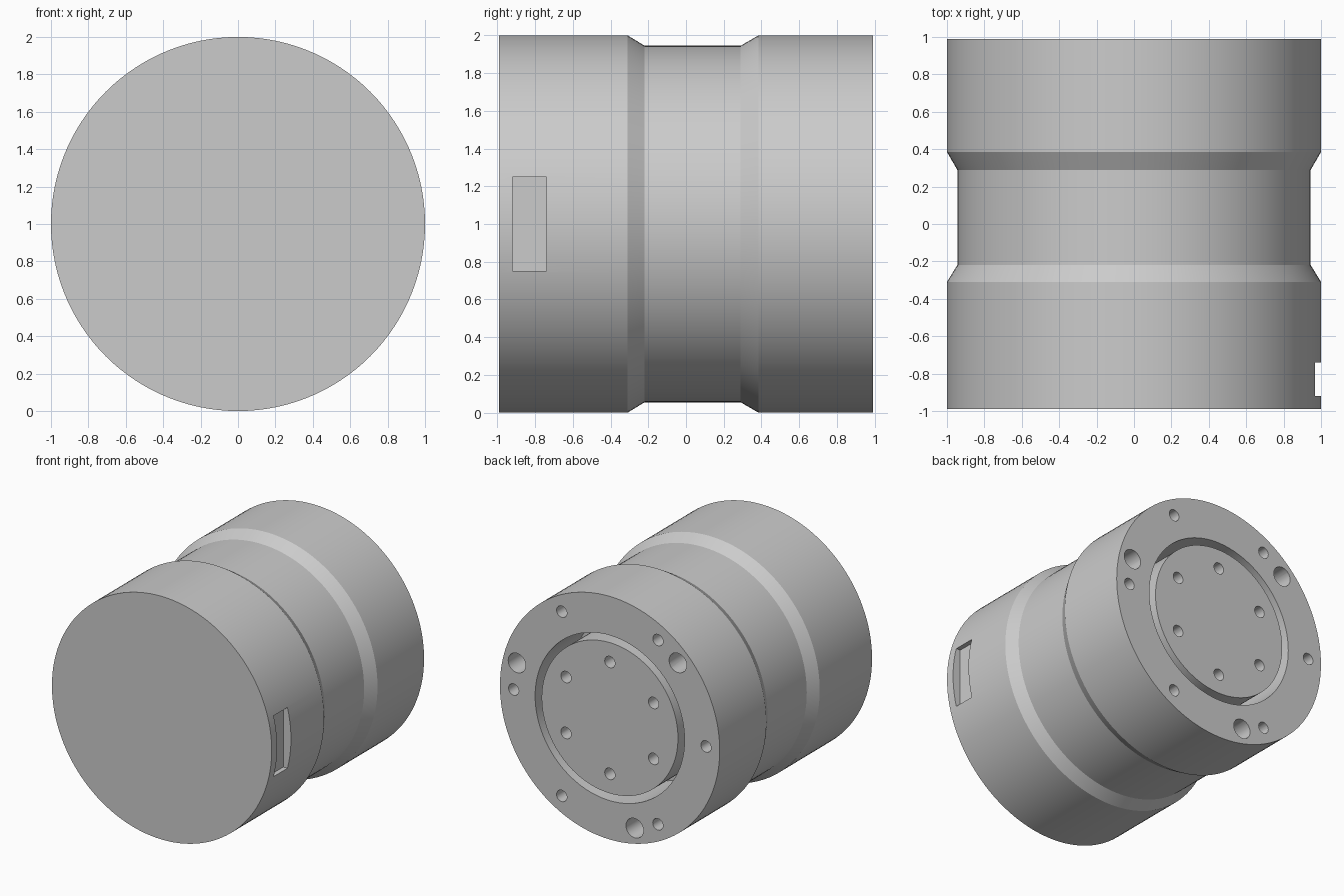
import bpy, bmesh, math
from mathutils import Matrix, Vector

cube = bpy.data.objects.get("Cube")
if cube:
    bpy.data.objects.remove(cube, do_unlink=True)

HALF = 0.99      # half length along y
MID_Z = 1.0      # height of the axis
SIDES = 120

grey = bpy.data.materials.new("light_grey")
grey.use_nodes = True
grey.diffuse_color = (0.6, 0.6, 0.6, 1)
grey.node_tree.nodes["Principled BSDF"].inputs["Base Color"].default_value = (0.6, 0.6, 0.6, 1)


def make_object(name, bm):
    mesh = bpy.data.meshes.new(name)
    bm.to_mesh(mesh)
    bm.free()
    mesh.materials.append(grey)
    obj = bpy.data.objects.new(name, mesh)
    bpy.context.collection.objects.link(obj)
    return obj


def add_hole(bm, radius, ring, degrees, depth=0.2):
    """Cylinder along y that cuts into the back face."""
    a = math.radians(degrees)
    centre = Vector((-ring * math.cos(a), HALF, MID_Z + ring * math.sin(a)))
    bmesh.ops.create_cone(
        bm, cap_ends=True, segments=24, radius1=radius, radius2=radius, depth=2 * depth,
        matrix=Matrix.Translation(centre) @ Matrix.Rotation(math.pi / 2, 4, "X"))


# Turned housing: waist in the middle, deep ring groove in the back face
profile = [(0, -HALF), (1, -HALF), (1, -0.31), (0.945, -0.22), (0.945, 0.29),
           (1, 0.385), (1, HALF), (0.68, HALF), (0.68, 0.5), (0.62, 0.5),
           (0.62, HALF), (0, HALF)]
bm = bmesh.new()
verts = [bm.verts.new((r, y, MID_Z)) for r, y in profile]
edges = [bm.edges.new(pair) for pair in zip(verts, verts[1:])]
bmesh.ops.spin(bm, geom=verts + edges, cent=(0, 0, MID_Z), axis=(0, 1, 0),
               angle=2 * math.pi, steps=SIDES)
bmesh.ops.remove_doubles(bm, verts=bm.verts, dist=0.0005)
bmesh.ops.recalc_face_normals(bm, faces=bm.faces)
housing = make_object("housing", bm)

# Cutters: bolt holes, dowel holes, centre plate holes and the side slot
bm = bmesh.new()
for i in range(6):
    add_hole(bm, 0.047, 0.875, 60 * i)
    add_hole(bm, 0.047, 0.46, 30 + 60 * i)
for i in range(3):
    add_hole(bm, 0.08, 0.875, 45 + 120 * i)
bmesh.ops.create_cube(bm, size=1, matrix=Matrix.Translation((1.03, -0.83, MID_Z))
                      @ Matrix.Diagonal((0.2, 0.18, 0.5, 1)))
cutter = make_object("hole_cutters", bm)
cutter.hide_render = True

cut = housing.modifiers.new("holes", "BOOLEAN")
cut.operation = "DIFFERENCE"
cut.solver = "EXACT"
cut.object = cutter

# Apply the cut, then shade smooth with crisp rims
bpy.ops.object.select_all(action="DESELECT")
bpy.context.view_layer.objects.active = housing
housing.select_set(True)
bpy.ops.object.modifier_apply(modifier=cut.name)
bpy.data.objects.remove(cutter, do_unlink=True)
bpy.ops.object.shade_smooth_by_angle(angle=math.radians(28))
